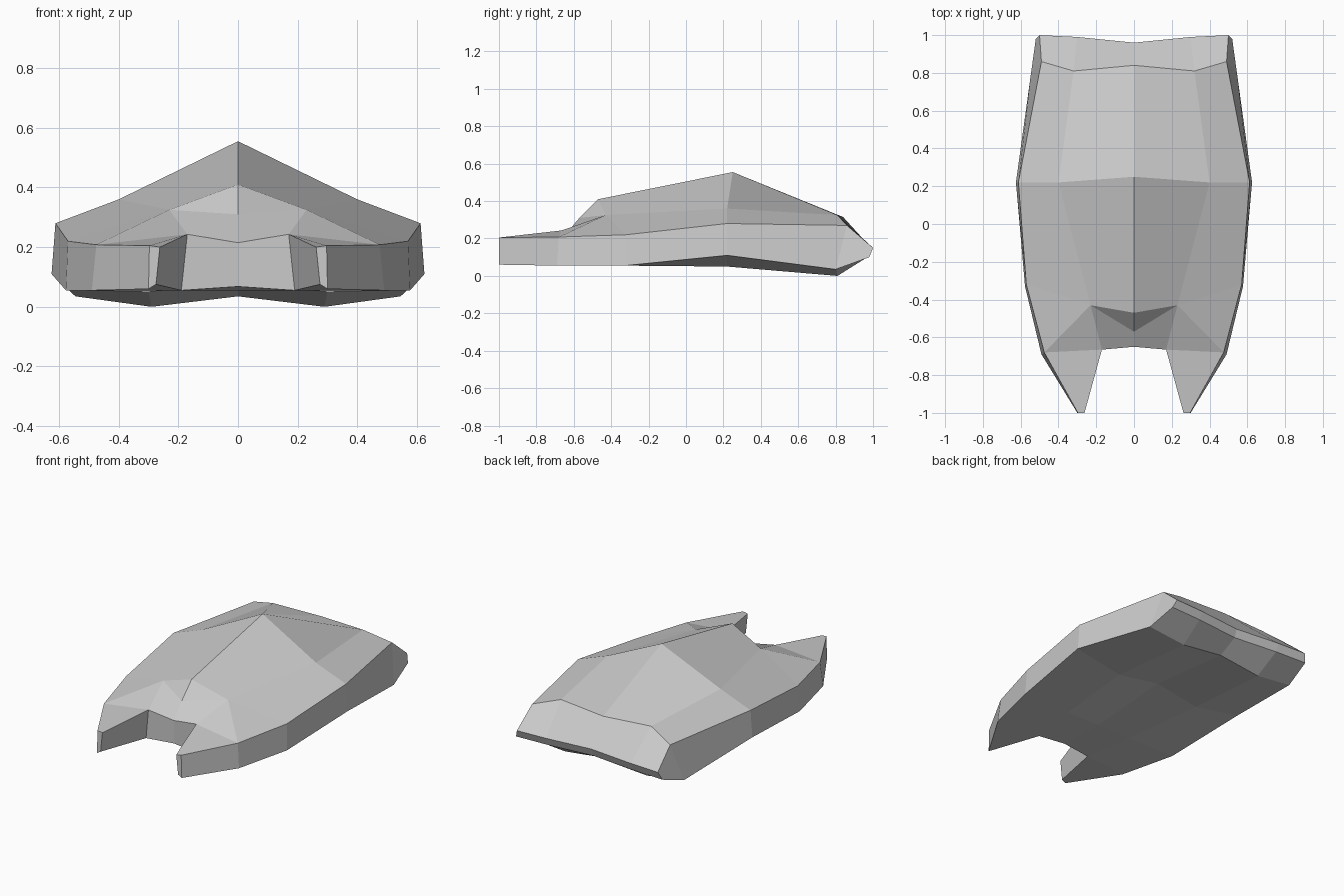
import bpy, bmesh

if "Cube" in bpy.data.objects:
    bpy.data.objects.remove(bpy.data.objects["Cube"])

# Half cross-sections of the hull, front to back:
# ridge, shoulder, rim, sill, keel, bottom centre
SHOULDER, RIM, SILL, KEEL = (.23, -.43, .325), (.57, -.32, .22), (.577, -.33, .055), (.24, -.33, .055)
stations = [
    # front lip
    [(0, -.65, .215), (.17, -.665, .243), (.475, -.68, .208), (.49, -.69, .055), (.19, -.66, .055), (0, -.65, .068)],
    # foot and top of the raised hump share everything but the ridge point
    [(0, -.57, .31), SHOULDER, RIM, SILL, KEEL, (0, -.33, .055)],
    [(0, -.47, .41), SHOULDER, RIM, SILL, KEEL, (0, -.33, .055)],
    # widest section
    [(0, .25, .555), (.40, .22, .36), (.612, .22, .28), (.625, .22, .11), (.30, .22, .05), (0, .22, .10)],
    # tail shoulder
    [(0, .84, .315), (.32, .81, .325), (.49, .86, .27), (.545, .80, .035), (.29, .81, 0), (0, .81, .035)],
    # tail edge
    [(0, .96, .15), (.30, .99, .15), (.50, 1, .15), (.52, .98, .10), (.30, .97, .10), (0, .94, .10)],
]
# End of the forward prong: inner top, outer top, outer bottom, inner bottom
prong_tip = [(.262, -1, .20), (.297, -1, .205), (.300, -1, .06), (.275, -1, .075)]

bm = bmesh.new()
rows = [[bm.verts.new(p) for p in s] for s in stations]

# Skin between neighbouring sections
for i in range(len(rows) - 1):
    a, b = rows[i], rows[i + 1]
    for j in range(5):
        if i == 1 and j > 0:
            continue                      # coincident points
        if i == 1:
            bm.faces.new((a[0], a[1], b[0]))   # hump front facet
        elif i == 0 and j == 1:           # crease over the prong root
            bm.faces.new((a[1], a[2], b[1]))
            bm.faces.new((a[2], b[2], b[1]))
        else:
            bm.faces.new((a[j], a[j + 1], b[j + 1], b[j]))

# Front wall of the notch, and tail edge faces
for r in (rows[0], rows[-1]):
    if r is rows[0]:
        bm.faces.new((r[0], r[1], r[4], r[5]))
    else:
        bm.faces.new((r[0], r[1], r[4], r[5]))
        bm.faces.new((r[1], r[2], r[3], r[4]))

# Forward prong
root = rows[0][1:5]
tip = [bm.verts.new(p) for p in prong_tip]
for k in range(4):
    n = (k + 1) % 4
    bm.faces.new((root[k], root[n], tip[n], tip[k]))
bm.faces.new(tip)

bmesh.ops.remove_doubles(bm, verts=bm.verts, dist=.001)

# Mirror the half to the other side
geom = bm.verts[:] + bm.edges[:] + bm.faces[:]
bmesh.ops.mirror(bm, geom=geom, axis='X', merge_dist=.001)
bmesh.ops.remove_doubles(bm, verts=bm.verts, dist=.001)
bmesh.ops.recalc_face_normals(bm, faces=bm.faces)

mesh = bpy.data.meshes.new("hull")
bm.to_mesh(mesh)
bm.free()
hull = bpy.data.objects.new("hull", mesh)
bpy.context.collection.objects.link(hull)
